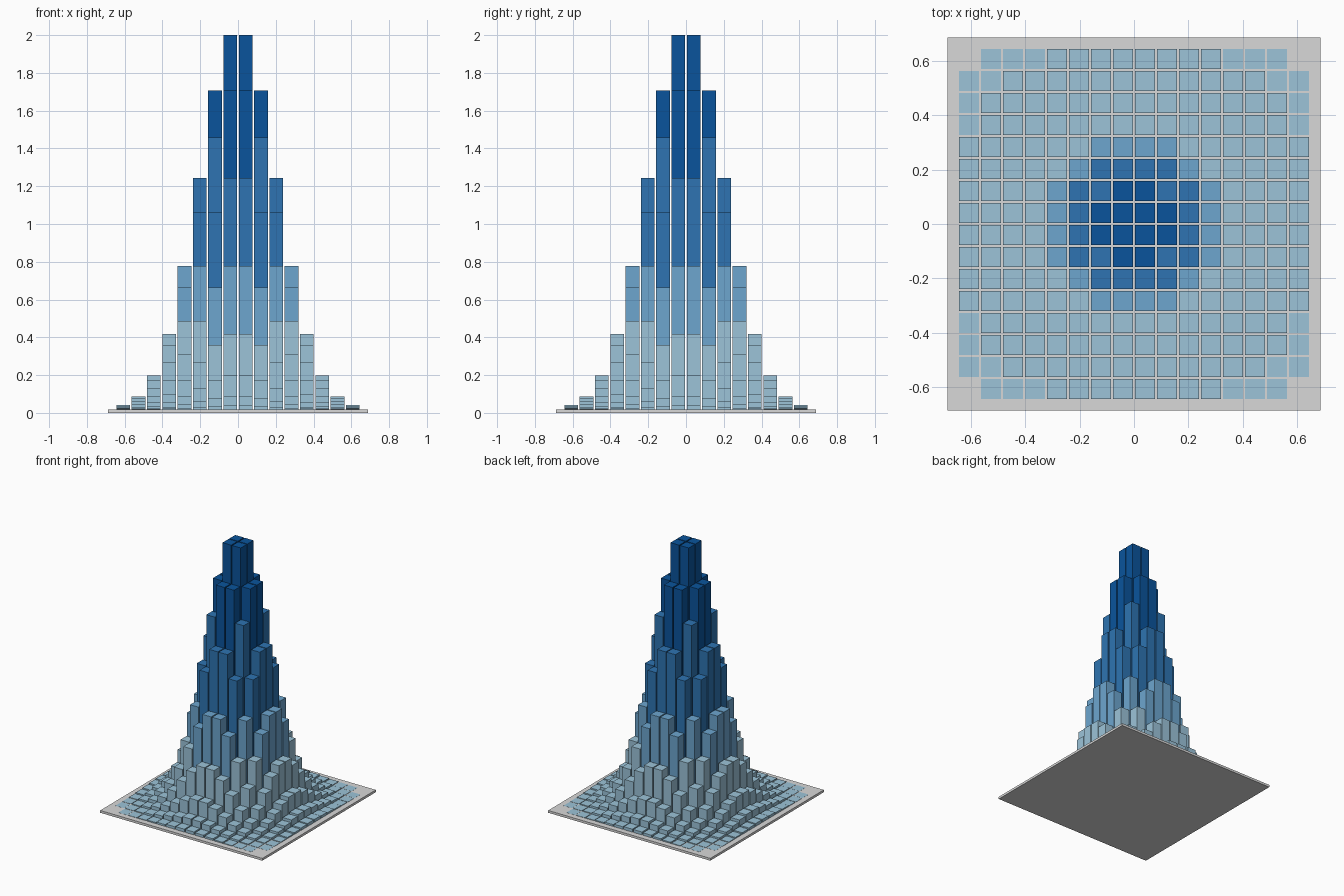
import bpy, bmesh, math
from mathutils import Matrix

if "Cube" in bpy.data.objects:
    bpy.data.objects.remove(bpy.data.objects["Cube"])

N = 16             # bars per side
PITCH = 0.081      # spacing of the bars
WIDTH = 0.073      # side of one bar
BASE_H = 0.018     # plate thickness
BASE_W = 1.374     # plate side
PEAK = 2.0 - BASE_H


def lin(c):
    return c / 12.92 if c <= 0.04045 else ((c + 0.055) / 1.055) ** 2.4


def material(name, rgb):
    m = bpy.data.materials.new(name)
    m.diffuse_color = (*[lin(v / 255) for v in rgb], 1)
    m.use_nodes = True
    m.node_tree.nodes["Principled BSDF"].inputs["Base Color"].default_value = m.diffuse_color
    return m


def add_box(bm, x, y, z0, z1, w):
    m = Matrix.Translation((x, y, (z0 + z1) / 2)) @ Matrix.Diagonal((w, w, z1 - z0, 1))
    bmesh.ops.create_cube(bm, size=1, matrix=m)


def make_object(name, bm, mat):
    me = bpy.data.meshes.new(name)
    bm.to_mesh(me)
    bm.free()
    me.materials.append(mat)
    ob = bpy.data.objects.new(name, me)
    bpy.context.collection.objects.link(ob)


# base plate
bm = bmesh.new()
add_box(bm, 0, 0, 0, BASE_H, BASE_W)
make_object("base_plate", bm, material("light grey", (217, 217, 217)))

# bars following a bell curve, grouped into four height bands
bands = [
    ("low_bars", "pale blue", (156, 196, 217)),
    ("middle_bars", "sky blue", (109, 166, 207)),
    ("high_bars", "medium blue", (46, 116, 178)),
    ("peak_bars", "dark blue", (10, 84, 156)),
]
meshes = [bmesh.new() for _ in bands]
for i in range(N):
    for j in range(N):
        u, v = i - (N - 1) / 2, j - (N - 1) / 2
        h = PEAK * math.exp(-(u * u + v * v - 0.5) / 12.5)
        if h < 0.0005:      # the corner cells stay empty
            continue
        band = min(3, int(h / PEAK * 4))
        add_box(meshes[band], u * PITCH, v * PITCH, BASE_H, BASE_H + h, WIDTH)

for (name, colour, rgb), bm in zip(bands, meshes):
    make_object(name, bm, material(colour, rgb))
